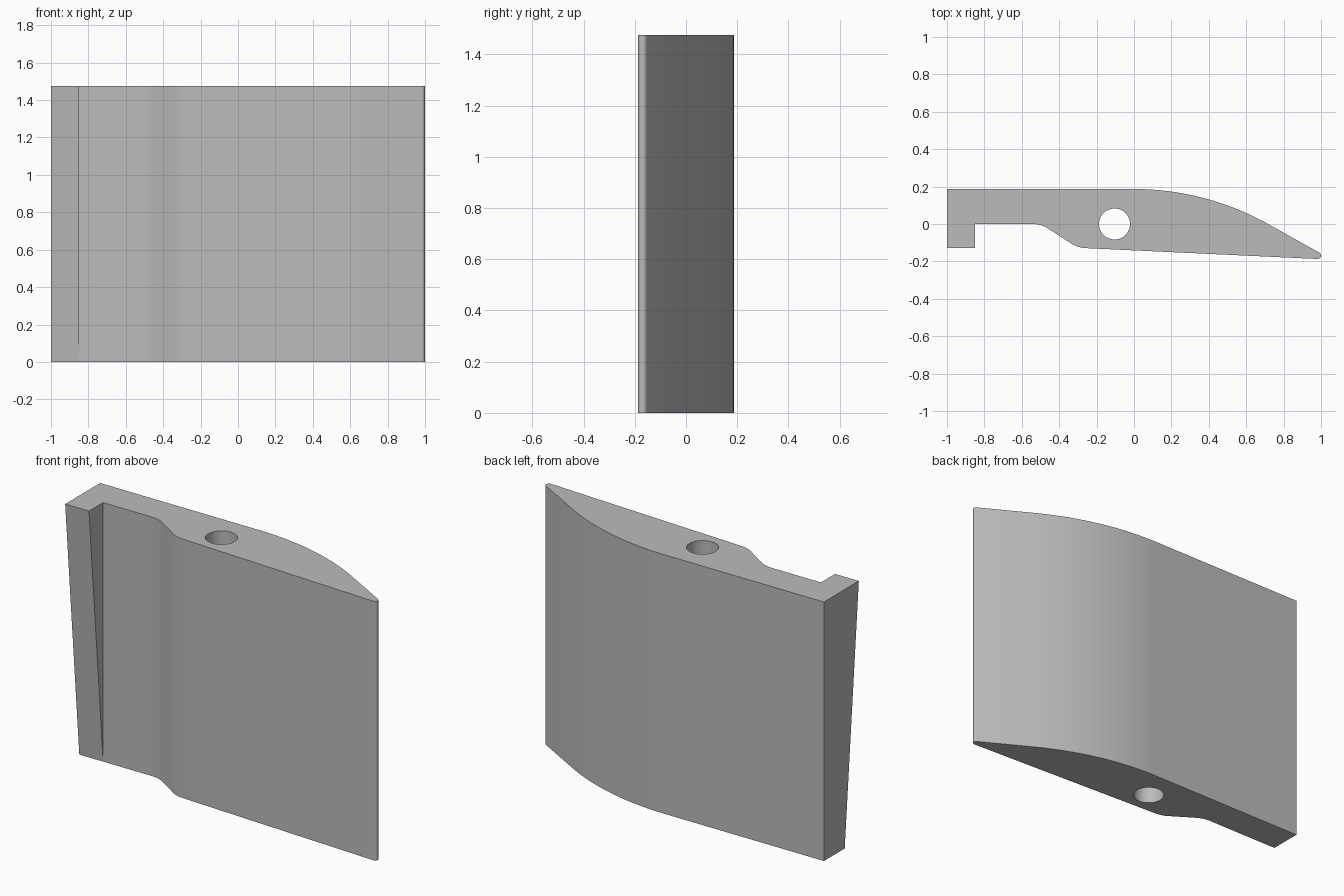
import bpy
import bmesh
from math import sin, cos, tan, radians
from mathutils import Vector

cube = bpy.data.objects.get("Cube")
if cube:
    bpy.data.objects.remove(cube, do_unlink=True)

HEIGHT = 1.475
LUG_X, LUG_Y = -0.85, -0.127

gray = bpy.data.materials.new("plain gray")
gray.use_nodes = True
color = (0.5, 0.5, 0.5, 1)
gray.diffuse_color = color
gray.node_tree.nodes["Principled BSDF"].inputs["Base Color"].default_value = color


def arc(cx, cy, radius, start, end, steps):
    """Points along a circular arc, angles in degrees."""
    angles = [radians(start + (end - start) * i / steps) for i in range(steps + 1)]
    return [(cx + radius * cos(a), cy + radius * sin(a)) for a in angles]


def fillet(before, corner, after, radius, steps=8):
    """Round one profile corner with a tangent arc."""
    p = Vector(corner)
    u = (Vector(before) - p).normalized()
    v = (Vector(after) - p).normalized()
    half = u.angle(v) / 2
    centre = p + (u + v).normalized() * radius / sin(half)
    a = p + u * radius / tan(half) - centre
    b = p + v * radius / tan(half) - centre
    total = a.angle(b)
    return [tuple(centre + (a * sin(total * (1 - i / steps)) + b * sin(total * i / steps)) / sin(total))
            for i in range(steps + 1)]


def make_object(name, bm):
    bmesh.ops.remove_doubles(bm, verts=bm.verts, dist=1e-5)
    bmesh.ops.recalc_face_normals(bm, faces=bm.faces)
    mesh = bpy.data.meshes.new(name)
    bm.to_mesh(mesh)
    bm.free()
    mesh.materials.append(gray)
    obj = bpy.data.objects.new(name, mesh)
    bpy.context.collection.objects.link(obj)
    return obj


# Blade outline, clockwise from the back corner of the lug
step_top, step_low = (-0.497, 0), (-0.3, -0.127)
lug_root, tip_low = (LUG_X, 0), (0.981, -0.187)
outline = [(-1, 0.187)]
outline += arc(0, 0.187 - 1.467, 1.467, 90, 61.5, 24)      # curved back
outline += arc(0.982, -0.169, 0.018, 61.5, -92.6, 10)      # rounded tip
outline += fillet(tip_low, step_low, step_top, 0.15)
outline += fillet(step_low, step_top, lug_root, 0.15)
outline += [lug_root, (LUG_X, LUG_Y), (-1, LUG_Y)]

# Blade body, with the lug tapering away to nothing at the base
bm = bmesh.new()
top = [bm.verts.new((x, y, HEIGHT)) for x, y in outline]
base = [bm.verts.new((x, 0 if x <= LUG_X and y < 0 else y, 0)) for x, y in outline]
bm.faces.new(top)
bm.faces.new(base[::-1])
for i in range(len(outline)):
    j = (i + 1) % len(outline)
    bm.faces.new((top[i], base[i], base[j], top[j]))
body = make_object("blade_body", bm)

# Cutter for the round pin hole
bm = bmesh.new()
bmesh.ops.create_cone(bm, cap_ends=True, segments=48, radius1=0.083, radius2=0.083, depth=HEIGHT + 0.4)
cutter = make_object("pin_hole_cutter", bm)
cutter.location = (-0.104, 0, HEIGHT / 2)
cutter.hide_render = True
cutter.hide_viewport = True
cutter.display_type = 'WIRE'

bpy.ops.object.select_all(action='DESELECT')
body.select_set(True)
bpy.context.view_layer.objects.active = body
hole = body.modifiers.new("pin_hole", 'BOOLEAN')
hole.operation = 'DIFFERENCE'
hole.solver = 'EXACT'
hole.object = cutter
bpy.ops.object.modifier_apply(modifier=hole.name)
bpy.data.objects.remove(cutter, do_unlink=True)
bpy.ops.object.shade_smooth_by_angle(angle=radians(30))
